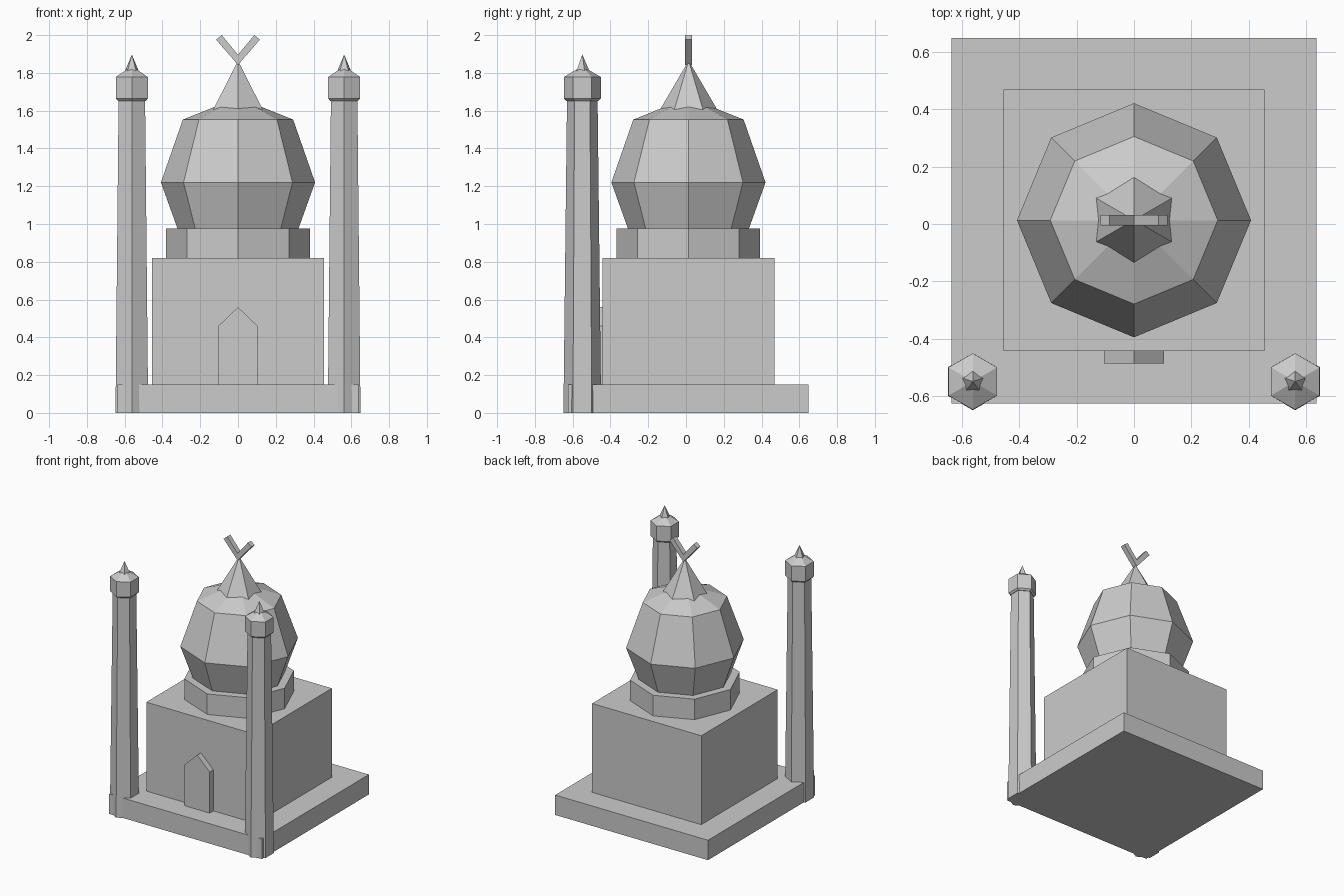
import bpy
from math import sin, cos, pi

if "Cube" in bpy.data.objects:
    bpy.data.objects.remove(bpy.data.objects["Cube"])

CY = 0.013  # y of the building's axis


def mesh_object(name, verts, faces):
    me = bpy.data.meshes.new(name)
    me.from_pydata(verts, [], faces)
    me.update()
    ob = bpy.data.objects.new(name, me)
    bpy.context.collection.objects.link(ob)
    return ob


def box(name, half, y, z0, z1):
    bpy.ops.mesh.primitive_cube_add(size=1, location=(0, y, (z0 + z1) / 2))
    ob = bpy.context.object
    ob.name = name
    ob.scale = (2 * half, 2 * half, z1 - z0)
    return ob


def lathe(name, sides, profile, x, y, start=pi / 2):
    """Faceted turned part from (radius, z) points, bottom to top; radius 0 ends in a point."""
    verts, rings, faces = [], [], []
    for r, z in profile:
        n = sides if r > 0 else 1
        rings.append([len(verts) + i for i in range(n)])
        verts += [(x + r * cos(start + 2 * pi * i / sides),
                   y + r * sin(start + 2 * pi * i / sides), z) for i in range(n)]
    faces.append(rings[0][::-1])
    for a, b in zip(rings, rings[1:]):
        for i in range(sides):
            j = (i + 1) % sides
            faces.append((a[i], a[j], b[0]) if len(b) == 1 else (a[i], a[j], b[j], b[i]))
    if len(rings[-1]) > 1:
        faces.append(rings[-1])
    return mesh_object(name, verts, faces)


def extrude_y(name, outline, y0, y1):
    """Counter-clockwise (x, z) outline, seen from the front, given depth along y."""
    n = len(outline)
    verts = [(x, y, z) for y in (y0, y1) for x, z in outline]
    faces = [list(range(n)), list(range(2 * n - 1, n - 1, -1))]
    faces += [(i, n + i, n + (i + 1) % n, (i + 1) % n) for i in range(n)]
    return mesh_object(name, verts, faces)


# Plinth and hall
box("plinth", 0.637, CY - 0.002, 0, 0.15)
box("hall", 0.455, CY, 0.15, 0.82)

# Pointed door panel
extrude_y("door", [(-0.104, 0.15), (0.104, 0.15), (0.104, 0.46), (0, 0.56), (-0.104, 0.46)],
          -0.486, -0.43)

# Octagonal drum and dome
lathe("drum", 8, [(0.38, 0.82), (0.38, 0.975)], 0, CY)
lathe("dome", 8, [(0.32, 0.975), (0.408, 1.22), (0.292, 1.553), (0, 1.67)], 0, CY)

# Six-sided spire and forked finial
lathe("spire", 6, [(0.178, 1.56), (0, 1.865)], 0, CY + 0.001)
extrude_y("finial", [(0, 1.842), (0.116, 1.976), (0.086, 2.0), (0, 1.896),
                     (-0.086, 2.0), (-0.116, 1.976)], CY - 0.019, CY + 0.019)

# Two minarets at the front corners
for side, x in (("left", -0.562), ("right", 0.562)):
    y = -0.549
    lathe(f"minaret_shaft_{side}", 6, [(0.1, 0), (0.081, 1.655)], x, y)
    lathe(f"minaret_cap_{side}", 6,
          [(0.085, 1.652), (0.098, 1.664), (0.098, 1.778), (0, 1.836)], x, y)
    lathe(f"minaret_spike_{side}", 5, [(0.047, 1.79), (0, 1.897)], x, y)
